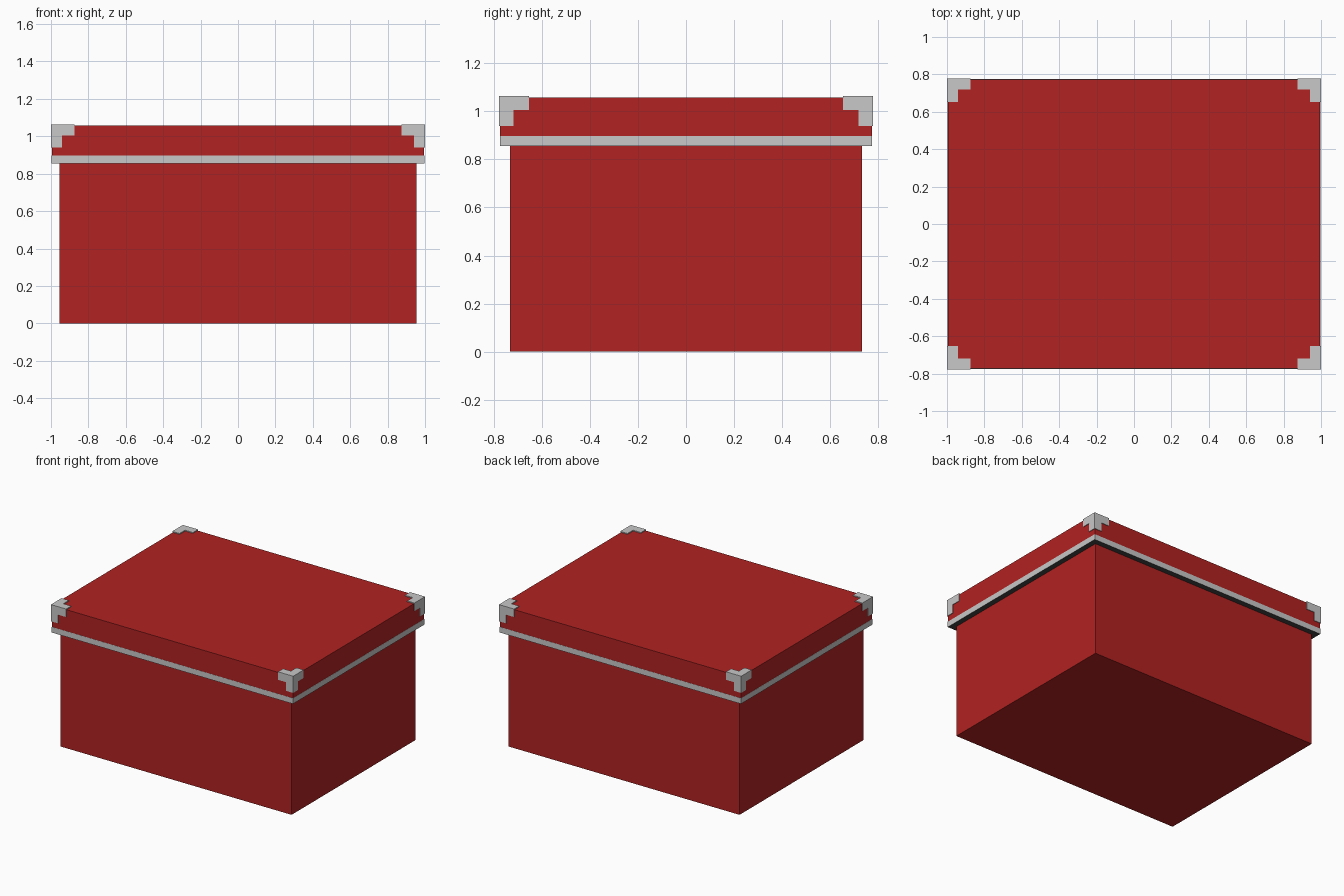
import bpy
import bmesh
from mathutils import Matrix, Vector

default = bpy.data.objects.get("Cube")
if default:
    bpy.data.objects.remove(default, do_unlink=True)


def material(name, rgb):
    m = bpy.data.materials.new(name)
    m.use_nodes = True
    m.diffuse_color = (*rgb, 1)
    m.node_tree.nodes["Principled BSDF"].inputs["Base Color"].default_value = (*rgb, 1)
    return m


RED = material("red", (0.445, 0.016, 0.016))
GREY = material("light grey", (0.578, 0.578, 0.578))
DARK = material("dark underside", (0.055, 0.055, 0.055))


def finish(name, bm, *mats):
    bmesh.ops.recalc_face_normals(bm, faces=bm.faces)
    mesh = bpy.data.meshes.new(name)
    bm.to_mesh(mesh)
    bm.free()
    for m in mats:
        mesh.materials.append(m)
    obj = bpy.data.objects.new(name, mesh)
    bpy.context.collection.objects.link(obj)
    return obj


def box_mesh(low, high):
    low, high = Vector(low), Vector(high)
    place = Matrix.Translation((low + high) / 2) @ Matrix.Diagonal((*(high - low), 1))
    bm = bmesh.new()
    bmesh.ops.create_cube(bm, size=1, matrix=place)
    bm.normal_update()
    return bm


def centred_box(name, half_x, half_y, z0, z1, *mats):
    bm = box_mesh((-half_x, -half_y, z0), (half_x, half_y, z1))
    return finish(name, bm, *mats)


# Main box and lid
BAND_BOTTOM, BAND_TOP, LID_TOP = 0.855, 0.897, 1.057
centred_box("box_body", 0.955, 0.732, 0, BAND_BOTTOM, RED)
centred_box("lid", 0.995, 0.773, BAND_TOP, LID_TOP, RED)

# Trim band around the lid's lower edge, with a dark underside
band = centred_box("lid_trim_band", 0.996, 0.774, BAND_BOTTOM, BAND_TOP, GREY, DARK)
for face in band.data.polygons:
    if face.normal.z < -0.5:
        face.material_index = 1

# Corner brackets: a small cube with one arm along each lid edge
OUTER = Vector((1.0, 0.778, 1.064))
SIZE, ARM = 0.06, 0.065


def corner_bracket(name, sx, sy):
    bm = box_mesh(OUTER - Vector((SIZE, SIZE, SIZE)), OUTER)
    inward = [f for f in bm.faces if sum(f.normal) < 0]
    for face in inward:
        step = face.normal * ARM
        tip = bmesh.ops.extrude_discrete_faces(bm, faces=[face])["faces"]
        bmesh.ops.translate(bm, verts=tip[0].verts, vec=step)
    bmesh.ops.scale(bm, vec=(sx, sy, 1), verts=bm.verts)
    finish(name, bm, GREY)


for sx, side in ((1, "left"), (-1, "right")):
    for sy, end in ((-1, "front"), (1, "back")):
        corner_bracket(f"{end}_{side}_corner_bracket", sx, sy)
